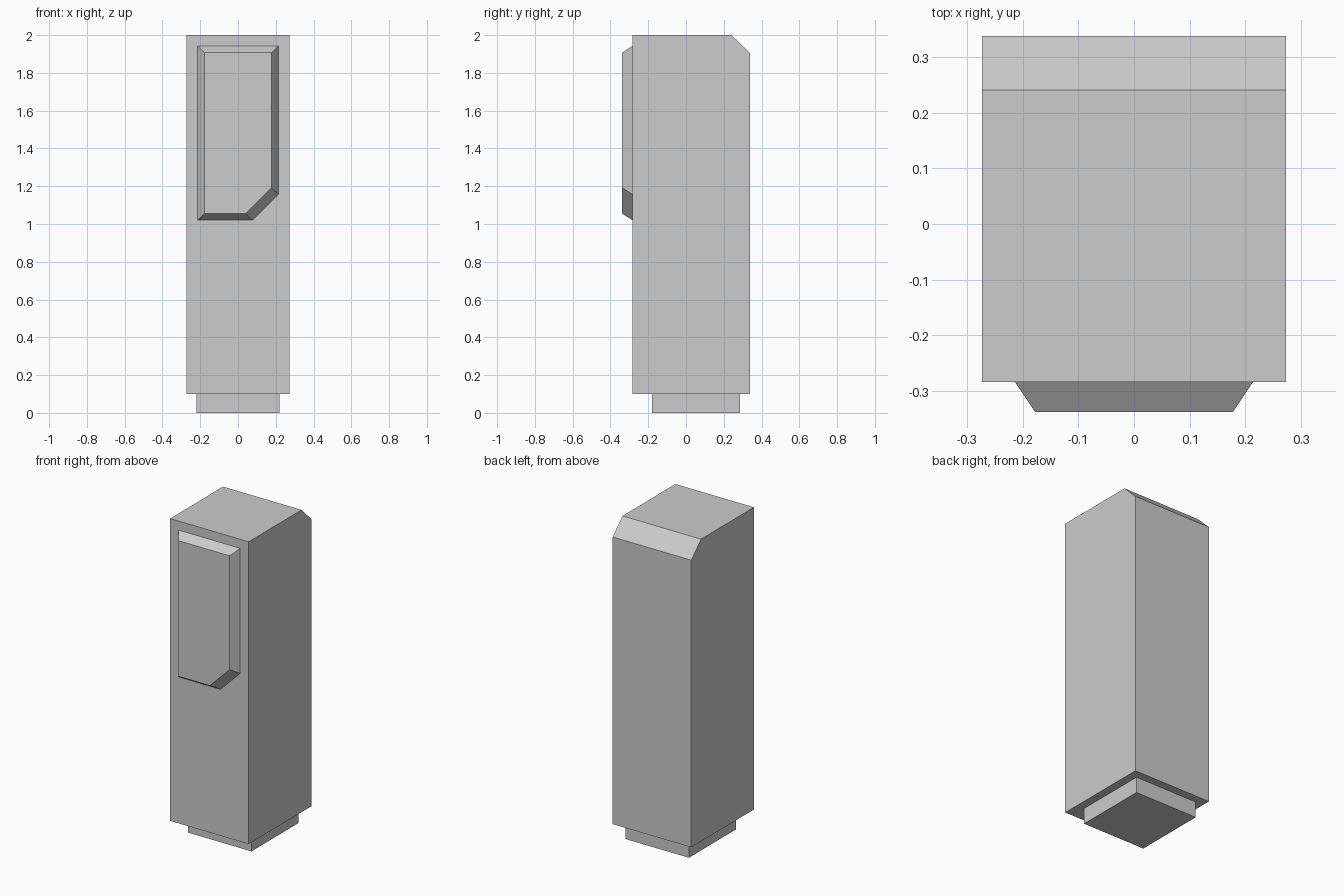
import bpy
import bmesh

cube = bpy.data.objects.get("Cube")
if cube:
    bpy.data.objects.remove(cube, do_unlink=True)

grey = bpy.data.materials.new("plain_grey")
grey.use_nodes = True
colour = (0.604, 0.604, 0.604, 1)
grey.diffuse_color = colour
grey.node_tree.nodes["Principled BSDF"].inputs["Base Color"].default_value = colour


def loft(name, start, end):
    """Closed solid between two matching outlines."""
    bm = bmesh.new()
    a = [bm.verts.new(p) for p in start]
    b = [bm.verts.new(p) for p in end]
    bm.faces.new(a)
    bm.faces.new(b[::-1])
    n = len(a)
    for i in range(n):
        j = (i + 1) % n
        bm.faces.new((a[j], a[i], b[i], b[j]))
    bmesh.ops.recalc_face_normals(bm, faces=bm.faces)
    mesh = bpy.data.meshes.new(name)
    bm.to_mesh(mesh)
    bm.free()
    mesh.materials.append(grey)
    obj = bpy.data.objects.new(name, mesh)
    bpy.context.collection.objects.link(obj)
    return obj


# Tall body: side profile with a chamfered top back edge
half_width = 0.273
side = [(-0.284, 0.1), (0.338, 0.1), (0.338, 1.905), (0.241, 2), (-0.284, 2)]
loft("body", [(-half_width, y, z) for y, z in side],
     [(half_width, y, z) for y, z in side])

# Recessed foot, set toward the back
foot = [(-0.22, -0.18), (0.22, -0.18), (0.22, 0.285), (-0.22, 0.285)]
loft("foot", [(x, y, 0) for x, y in foot], [(x, y, 0.1) for x, y in foot])

# Raised front panel: bevelled rim and one clipped lower corner
outer = [(-0.214, 1.02), (0.077, 1.02), (0.214, 1.157), (0.214, 1.943), (-0.214, 1.943)]
inner = [(-0.178, 1.055), (0.041, 1.055), (0.178, 1.192), (0.178, 1.907), (-0.178, 1.907)]
loft("front_panel", [(x, -0.284, z) for x, z in outer],
     [(x, -0.338, z) for x, z in inner])
